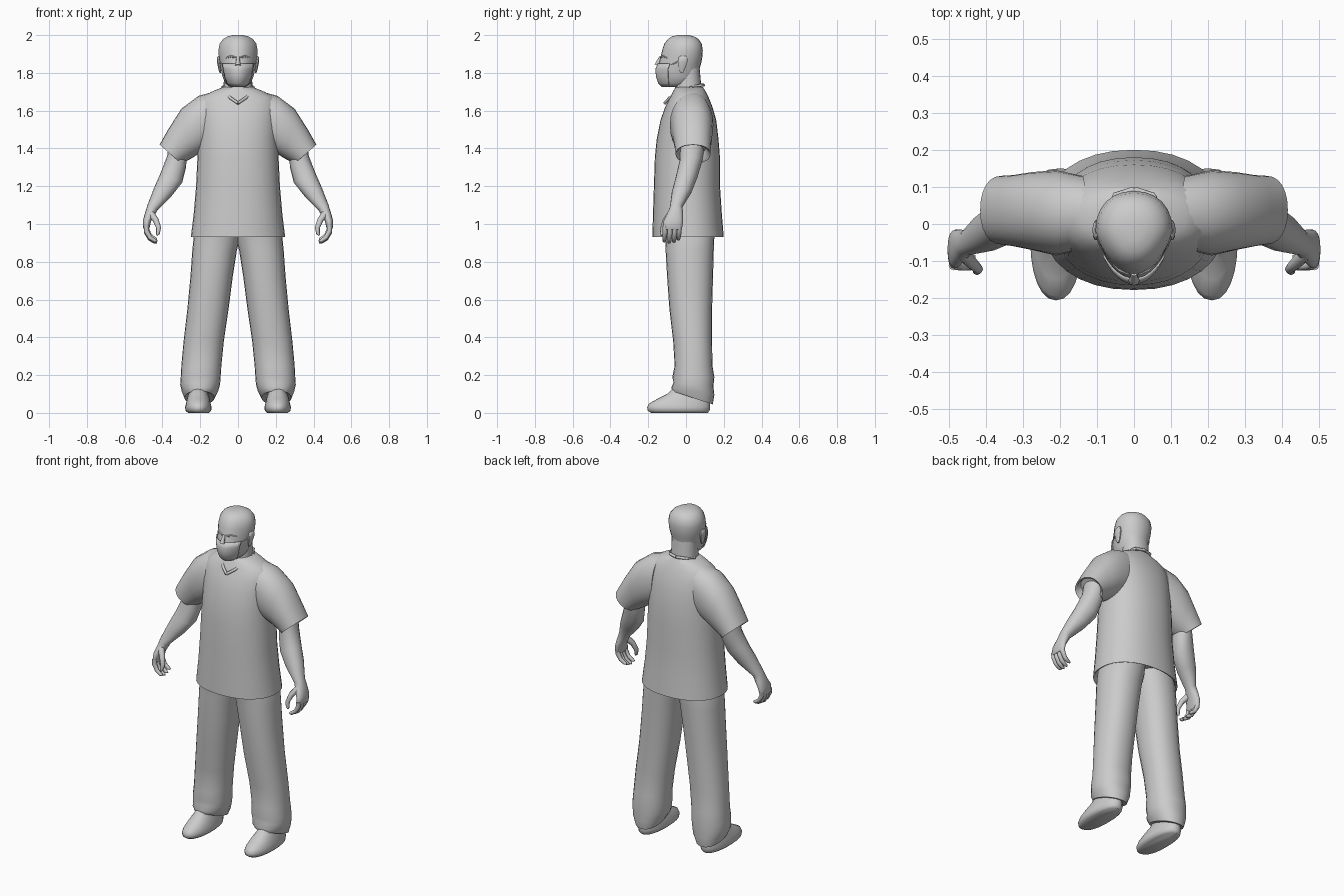
import bpy, bmesh, math
from mathutils import Vector

grey = bpy.data.materials.new("plain grey")
grey.diffuse_color = (0.6, 0.6, 0.6, 1)


def skin(name, loops, closed=True, cap=True, angle=50):
    """Join successive point loops into one smooth surface."""
    bm = bmesh.new()
    vs = [[bm.verts.new(p) for p in loop] for loop in loops]
    n = len(loops[0])
    for a, b in zip(vs, vs[1:]):
        for i in range(n if closed else n - 1):
            j = (i + 1) % n
            bm.faces.new((a[i], a[j], b[j], b[i]))
    if cap:
        bm.faces.new(vs[0])
        bm.faces.new(vs[-1])
    bmesh.ops.recalc_face_normals(bm, faces=bm.faces)
    me = bpy.data.meshes.new(name)
    bm.to_mesh(me)
    bm.free()
    me.materials.append(grey)
    ob = bpy.data.objects.new(name, me)
    bpy.context.collection.objects.link(ob)
    bpy.ops.object.select_all(action='DESELECT')
    ob.select_set(True)
    bpy.context.view_layer.objects.active = ob
    bpy.ops.object.shade_smooth_by_angle(angle=math.radians(angle))
    return ob


def power(v, e):
    return math.copysign(abs(v) ** (2 / e), v)


def loft(name, rings, side=1, n=24, e=2.2, egg=0, arc=(0, 360), cap=True):
    """Each ring: x1, z1, x2, z2 (two opposite ends), y front, y back, front lift."""
    closed = arc == (0, 360)
    loops = []
    for x1, z1, x2, z2, y0, y1, *lift in rings:
        t = lift[0] if lift else 0
        loop = []
        for i in range(n):
            a = math.radians(arc[0] + (arc[1] - arc[0]) * i / (n if closed else n - 1))
            s = power(math.sin(a), e)
            c = power(math.cos(a), e) * (1 - egg * max(0, -s))
            loop.append((side * ((x1 + x2) / 2 + (x1 - x2) / 2 * c),
                         (y0 + y1) / 2 + (y1 - y0) / 2 * s,
                         (z1 + z2) / 2 + (z1 - z2) / 2 * c - t * s))
        loops.append(loop)
    return skin(name, loops, closed, cap and closed)


def level(rows):
    """Symmetric horizontal rings from z, half width, y front, y back."""
    return [(w, z, -w, z, y0, y1) for z, w, y0, y1 in rows]


def tube(name, pts, radii, side=1, n=8):
    pts = [Vector((x * side, y, z)) for x, y, z in pts]
    loops = []
    for i, p in enumerate(pts):
        d = (pts[min(i + 1, len(pts) - 1)] - pts[max(i - 1, 0)]).normalized()
        ref = Vector((0, 1, 0)) if abs(d.y) < 0.9 else Vector((0, 0, 1))
        u = d.cross(ref).normalized()
        v = d.cross(u)
        loops.append([p + radii[i] * (u * math.cos(k * math.tau / n) + v * math.sin(k * math.tau / n))
                      for k in range(n)])
    return skin(name, loops)


# Shirt body, with a recessed hem
loft("shirt", level([
    (0.98, .215, -.15, .17), (.935, .24, -.17, .19), (.93, .25, -.178, .2),
    (1.05, .235, -.175, .19), (1.2, .222, -.17, .18), (1.35, .215, -.165, .18),
    (1.45, .21, -.155, .172), (1.55, .21, -.135, .16), (1.62, .21, -.11, .14),
    (1.67, .195, -.085, .12), (1.70, .14, -.07, .105), (1.725, .08, -.055, .09)]), n=32)

# V neckline trim
collar = [(0, .093, 1.735), (.05, .078, 1.735), (.08, .03, 1.725), (.076, -.03, 1.70),
          (.04, -.088, 1.667), (0, -.112, 1.64)]
for side in (1, -1):
    tube("collar", collar, [.008] * 6, side)

# Neck and head
loft("neck", level([(1.64, .085, -.085, .085), (1.70, .078, -.06, .085),
                    (1.76, .075, -.055, .078), (1.85, .075, -.05, .07)]))
head = [(1.725, .04, -.12, 0), (1.745, .066, -.14, .045), (1.78, .082, -.152, .068),
        (1.82, .091, -.155, .072), (1.85, .097, -.143, .08), (1.88, .101, -.136, .086),
        (1.92, .104, -.126, .089), (1.955, .097, -.115, .083), (1.98, .078, -.095, .065),
        (1.993, .055, -.075, .042), (2.0, .025, -.045, .015)]
loft("head", level(head), egg=.25)

# Face mask, a thin shell over the lower face
mask = loft("mask", level([(z, w + .007, y0 - .007, y1 + .007) for z, w, y0, y1 in head[:5]]),
            egg=.25, arc=(205, 335), n=17)
mask.modifiers.new("thickness", 'SOLIDIFY').thickness = .005
tube("nose", [(0, -.133, 1.885), (0, -.143, 1.865), (0, -.152, 1.84)], [.008, .01, .015])

for side in (1, -1):
    # Brow, eye, ear and mask strap
    tube("brow", [(.014, -.134, 1.882), (.038, -.122, 1.887), (.063, -.1, 1.88)],
         [.005, .007, .004], side, 6)
    tube("eye", [(.022, -.126, 1.866), (.036, -.119, 1.866), (.051, -.108, 1.866)],
         [.003, .007, .003], side)
    loft("ear", [(.098, 1.80, .09, 1.80, -.03, -.015), (.104, 1.82, .088, 1.82, -.04, -.005),
                 (.112, 1.86, .092, 1.86, -.045, .01), (.112, 1.88, .095, 1.88, -.04, .008),
                 (.105, 1.89, .096, 1.89, -.03, 0)], side, n=10)
    tube("mask_strap", [(.07, -.09, 1.84), (.09, -.06, 1.85), (.1, -.035, 1.865)],
         [.003] * 3, side, 6)

    # Sleeve, turned in at the cuff
    loft("sleeve", [(.13, 1.70, .15, 1.40, -.07, .13), (.21, 1.678, .21, 1.37, -.085, .145),
                    (.30, 1.61, .25, 1.345, -.07, .14), (.37, 1.50, .28, 1.33, -.06, .132),
                    (.415, 1.42, .30, 1.32, -.055, .13), (.405, 1.418, .308, 1.332, -.045, .12),
                    (.385, 1.44, .30, 1.37, -.03, .105)], side)

    # Bare arm running into the palm
    loft("arm", [(.36, 1.46, .27, 1.38, -.03, .1), (.375, 1.36, .275, 1.30, -.035, .085),
                 (.41, 1.27, .295, 1.22, -.055, .06), (.445, 1.19, .35, 1.15, -.075, .03),
                 (.478, 1.105, .425, 1.075, -.085, -.02), (.492, 1.06, .44, 1.05, -.1, -.015),
                 (.503, 1.02, .46, 1.015, -.118, -.015), (.503, .985, .468, .98, -.122, -.02),
                 (.498, .97, .475, .967, -.115, -.026)], side, n=16)

    # Curled fingers and thumb
    for y, drop in ((-.111, .006), (-.085, 0), (-.06, .004), (-.036, .016)):
        tube("finger", [(.486, y, .99), (.484, y, .955 + drop), (.466, y - .002, .922 + drop),
                        (.44, y - .004, .905 + drop), (.428, y - .004, .903 + drop)],
             [.014, .0135, .012, .01, .005], side)
    tube("thumb", [(.462, -.08, 1.055), (.435, -.108, 1.02), (.42, -.122, .98),
                   (.424, -.128, .95), (.43, -.13, .94)], [.02, .016, .013, .01, .005], side)

    # Trouser leg, gathered at the ankle, front of the hem raised
    loft("trouser_leg", [(.215, 1.0, -.02, 1.0, -.12, .15), (.235, .93, -.012, .93, -.11, .15),
                         (.242, .86, .006, .86, -.108, .147), (.252, .72, .028, .72, -.1, .143),
                         (.268, .55, .05, .55, -.088, .138), (.288, .38, .075, .38, -.068, .138),
                         (.30, .25, .088, .25, -.06, .14), (.303, .19, .092, .19, -.072, .15),
                         (.306, .15, .095, .15, -.066, .145, .01), (.298, .115, .105, .115, -.078, .15, .02),
                         (.283, .08, .125, .08, -.072, .142, .035), (.27, .085, .14, .085, -.06, .13, .035)],
         side)

    # Shoe with a slim sole
    loft("shoe", [(.265, 0, .155, 0, -.185, .115), (.278, .012, .142, .012, -.203, .125),
                  (.28, .03, .14, .03, -.206, .128), (.275, .05, .145, .05, -.195, .128),
                  (.27, .075, .15, .075, -.15, .125), (.262, .1, .158, .1, -.1, .12),
                  (.255, .14, .165, .14, -.06, .11)], side)
